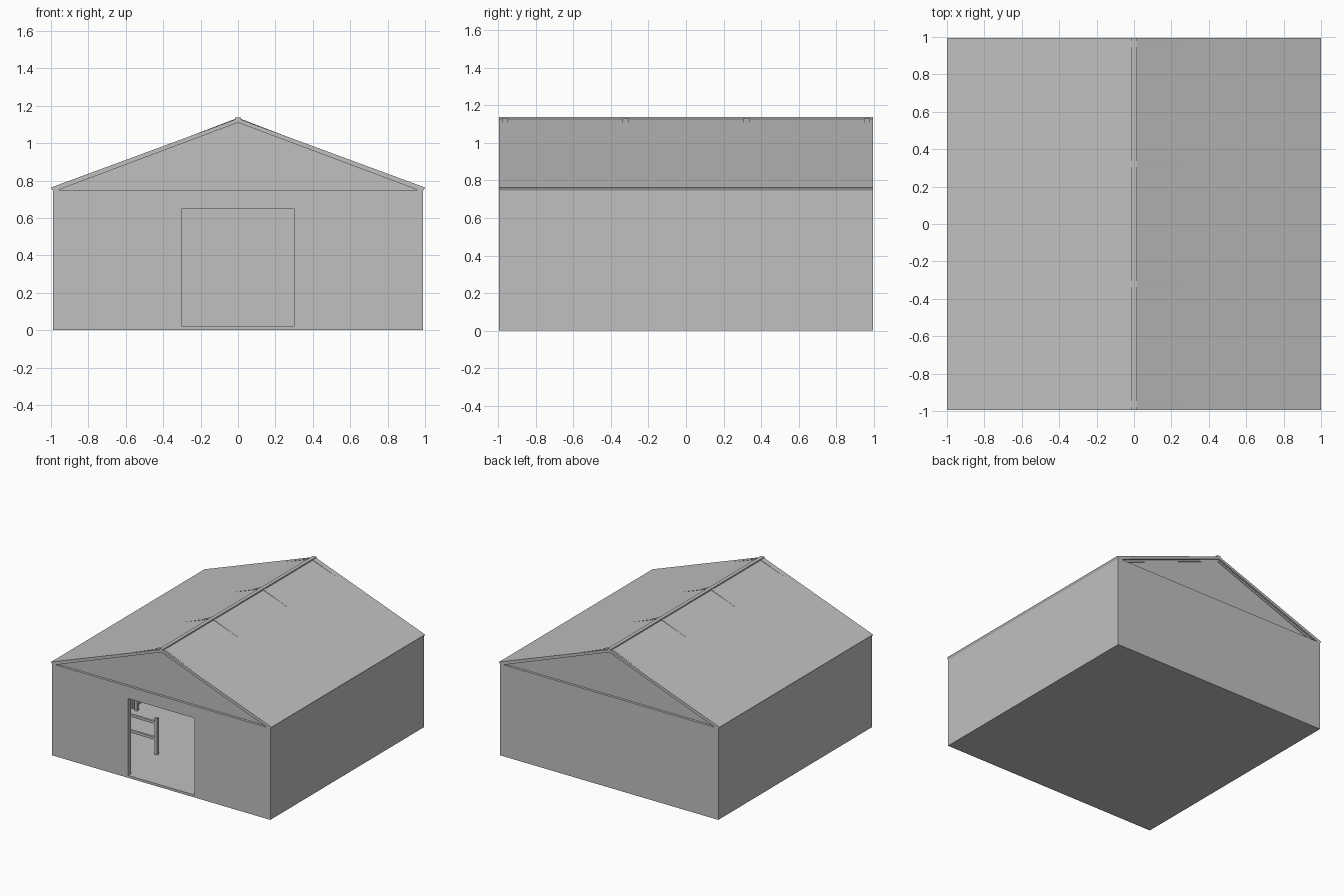
import bpy
import bmesh

cube = bpy.data.objects.get("Cube")
if cube:
    bpy.data.objects.remove(cube, do_unlink=True)

grey = bpy.data.materials.new("plain_grey")
grey.use_nodes = True
tone = (0.53, 0.53, 0.53, 1)
grey.diffuse_color = tone
grey.node_tree.nodes["Principled BSDF"].inputs["Base Color"].default_value = tone

HX, HY = 0.99, 0.995      # half footprint
T = 0.04                  # wall thickness
WALL_TOP = 0.75
FLOOR = 0.02


def prism(name, profile, y0, y1):
    """Extrude an x-z outline from y0 to y1."""
    bm = bmesh.new()
    face = bm.faces.new([bm.verts.new((x, y0, z)) for x, z in profile])
    ext = bmesh.ops.extrude_face_region(bm, geom=[face])
    verts = [g for g in ext["geom"] if isinstance(g, bmesh.types.BMVert)]
    bmesh.ops.translate(bm, verts=verts, vec=(0, y1 - y0, 0))
    bmesh.ops.recalc_face_normals(bm, faces=bm.faces)
    mesh = bpy.data.meshes.new(name)
    bm.to_mesh(mesh)
    bm.free()
    mesh.materials.append(grey)
    obj = bpy.data.objects.new(name, mesh)
    bpy.context.collection.objects.link(obj)
    return obj


def box(name, x0, x1, y0, y1, z0, z1):
    return prism(name, [(x0, z0), (x1, z0), (x1, z1), (x0, z1)], y0, y1)


# Floor and door threshold
box("floor", -HX + T, HX - T, -HY + T, HY - T, 0, FLOOR)
box("door_threshold", -0.3, 0.3, -HY, -HY + T, 0, FLOOR)

# Walls, the front one with a doorway
DOOR, DOOR_TOP = 0.3, 0.65
prism("front_wall", [(-HX, 0), (-DOOR, 0), (-DOOR, DOOR_TOP), (DOOR, DOOR_TOP),
                     (DOOR, 0), (HX, 0), (HX, WALL_TOP), (-HX, WALL_TOP)], -HY, -HY + T)
box("back_wall", -HX, HX, HY - T, HY, 0, WALL_TOP)
for side, s in (("left", 1), ("right", -1)):
    a, b = sorted((s * HX, s * (HX - T)))
    box(side + "_wall", a, b, -HY + T, HY - T, 0, WALL_TOP)

# Gable panels set back under the roof edge
for end, s in (("front", -1), ("back", 1)):
    a, b = sorted((s * (HY - 0.02), s * (HY - T)))
    prism(end + "_gable", [(-0.97, WALL_TOP), (0.97, WALL_TOP), (0, 1.115)], a, b)

# Roof slab and ridge cap
prism("roof", [(-1, 0.763), (0, 1.132), (1, 0.763), (0.99, 0.745),
               (0.96, WALL_TOP), (0, 1.11), (-0.96, WALL_TOP), (-0.99, 0.745)], -HY, HY)
box("ridge_cap", -0.015, 0.015, -HY, HY, 1.11, 1.137)

# Rafters, rising just through the roof near the ridge
for i, y in enumerate((-0.963, -0.322, 0.322, 0.963)):
    prism(f"rafter_{i + 1}", [(-0.95, 0.771), (0, 1.136), (0.95, 0.771),
                              (0.95, 0.735), (0, 1.095), (-0.95, 0.735)],
          y - 0.016, y + 0.016)

# Stall fences on both sides inside
for side, s in (("left", 1), ("right", -1)):
    def post(name, x, y):
        box(f"{side}_{name}", s * x - 0.012, s * x + 0.012, y - 0.012, y + 0.012, FLOOR, 0.32)
    post("stall_post", 0.34, -0.57)
    post("pen_post_inner", 0.905, -0.02)
    post("pen_post_outer", 0.945, 0)
    a, b = sorted((s * 0.34, s * (HX - T)))
    for level, z in (("lower", 0.15), ("upper", 0.28)):
        box(f"{side}_{level}_rail", a, b, -0.58, -0.56, z - 0.01, z + 0.01)
